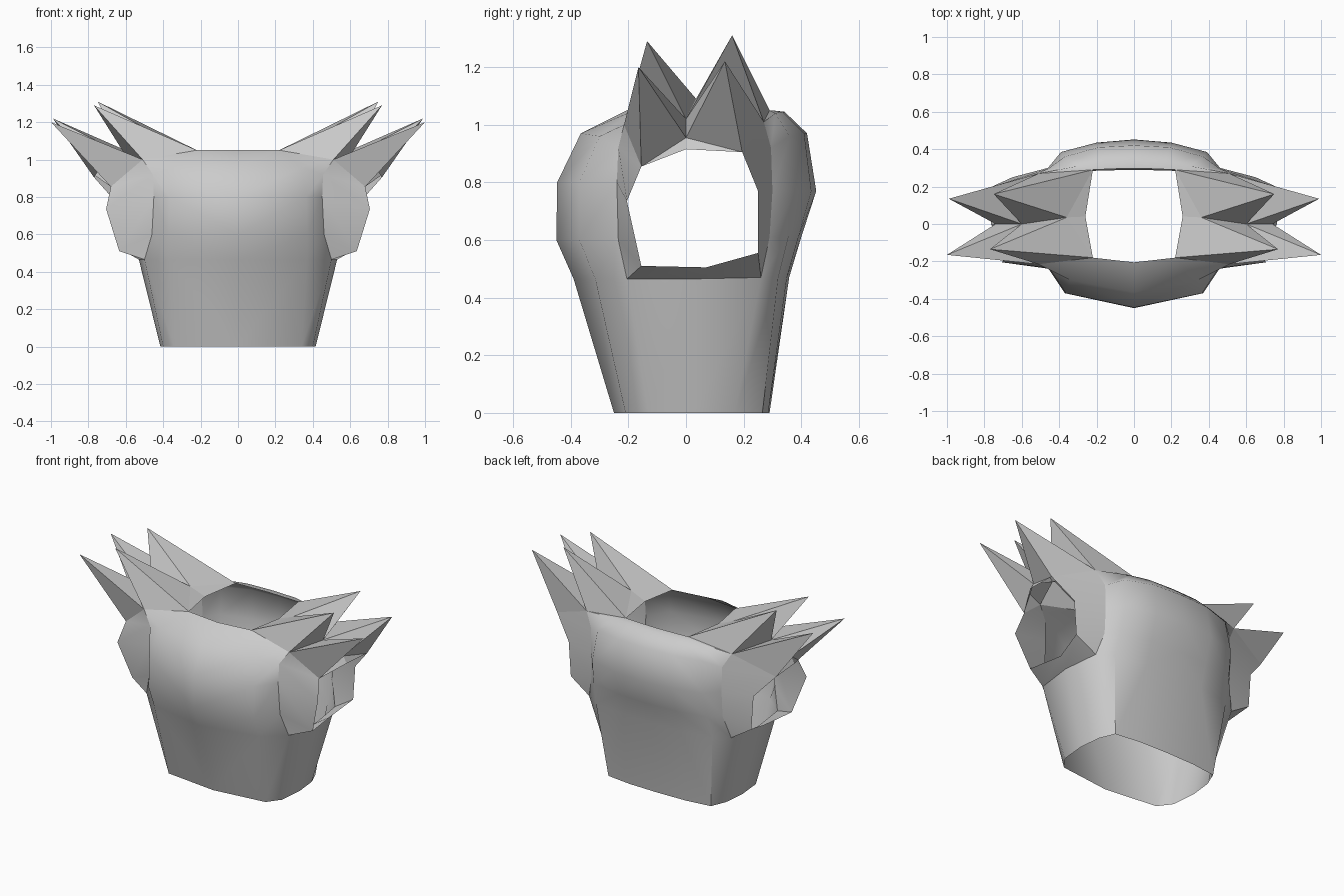
import bpy, bmesh, math

if "Cube" in bpy.data.objects:
    bpy.data.objects.remove(bpy.data.objects["Cube"])


def make(name, pieces, angle):
    """Build a mirrored open shell from lists of corner-point faces."""
    bm = bmesh.new()
    for face in pieces:
        bm.faces.new([bm.verts.new(p) for p in face])
    bmesh.ops.remove_doubles(bm, verts=bm.verts, dist=0.0005)
    bmesh.ops.recalc_face_normals(bm, faces=bm.faces)
    # outward means away from the body axis
    if sum(f.normal.dot(f.calc_center_median() * 1.0) for f in bm.faces) < 0:
        bmesh.ops.reverse_faces(bm, faces=bm.faces)
    me = bpy.data.meshes.new(name)
    bm.to_mesh(me)
    bm.free()
    ob = bpy.data.objects.new(name, me)
    bpy.context.collection.objects.link(ob)
    mod = ob.modifiers.new("mirror", 'MIRROR')
    mod.use_clip = True
    bpy.context.view_layer.objects.active = ob
    ob.select_set(True)
    if angle:
        bpy.ops.object.shade_smooth_by_angle(angle=math.radians(angle))
    ob.select_set(False)
    return ob


def grid(rows):
    return [(a[i], a[i + 1], b[i + 1], b[i])
            for a, b in zip(rows, rows[1:]) for i in range(len(a) - 1)]


def level(z, *xy):
    return [(x, y, z) for x, y in xy]


# shared shoulder points
neck_f, neck_s, neck_b = (.22, -.18, 1.05), (.26, .04, 1.05), (.22, .29, 1.05)
mid_f, mid_c, mid_b = (.51, -.215, 1.0), (.60, 0, 1.02), (.51, .27, 1.01)

# torso: waist, chest and back
low_f = level(0, (0, -.25), (.34, -.21), (.40, -.13))
low_b = level(0, (.40, .17), (.36, .265), (.2, .285), (0, .29))
top_f = level(.465, (0, -.39), (.37, -.315), (.50, -.205))
top_b = level(.47, (.50, .26), (.41, .32), (.2, .35), (0, .358))
waist = grid([low_f + [(.415, .03, 0)] + low_b,
              top_f + [(.53, .03, .465)] + top_b])
chest_rows = [top_f,
              level(.60, (0, -.45), (.37, -.37), (.46, -.235)),
              level(.80, (0, -.447), (.365, -.37), (.45, -.24)),
              [(0, -.365, .97), (.34, -.30, .96), (.455, -.235, .92)],
              [(0, -.205, 1.05), neck_f, mid_f]]
back_rows = [top_b,
             level(.61, (.46, .29), (.40, .355), (.2, .39), (0, .40)),
             level(.77, (.46, .30), (.39, .385), (.2, .435), (0, .452)),
             [(.46, .295, .92), (.37, .36, .96), (.19, .41, .97), (0, .42, .97)],
             [mid_b, (.30, .31, 1.04), (.17, .335, 1.045), (0, .342, 1.045)],
             [mid_b, neck_b, (.11, .295, 1.05), (0, .298, 1.05)]]
pieces = waist + grid(chest_rows) + grid(back_rows[:-1])
t, u = back_rows[-2], back_rows[-1]
pieces += [(t[0], t[1], u[1])] + [(t[i], t[i + 1], u[i + 1], u[i]) for i in (1, 2)]
make("torso_shell", pieces, 40)

# short flared sleeve around each arm opening
rim = [(.68, -.155, .855), (.705, -.205, .735), (.635, -.155, .51), (.60, .07, .505),
       (.635, .25, .555), (.65, .25, .77), (.77, .195, .905)]
edge_f = [r[-1] for r in chest_rows]
edge_b = [r[0] for r in back_rows[:-1]]
g, h, a, b, c, d, e = rim
sleeve = [(mid_f, edge_f[3], g), (edge_f[3], edge_f[2], h, g),
          (edge_f[2], edge_f[1], a, h), (edge_f[1], edge_f[0], a),
          (edge_f[0], (.53, .03, .465), b, a), ((.53, .03, .465), edge_b[0], c, b),
          (edge_b[0], edge_b[1], c), (edge_b[1], edge_b[2], d, c),
          (edge_b[2], edge_b[3], e, d), (edge_b[3], mid_b, e)]
make("arm_opening", sleeve, 30)

# shoulder guard: two rows of twin spikes folded from one sheet
in_f, in_c, in_b = (.77, -.135, 1.29), (.36, .035, 1.09), (.75, .16, 1.31)
out_f, out_c, out_b = (1.0, -.165, 1.20), (.74, 0, .955), (.99, .135, 1.22)
under = (.765, 0, .915)
spikes = []
for n, m, tip_in, tip_out, r in ((neck_f, mid_f, in_f, out_f, g),
                                 (neck_b, mid_b, in_b, out_b, e)):
    spikes += [(n, neck_s, in_c), (n, in_c, tip_in), (tip_in, in_c, mid_c),
               (tip_in, mid_c, m), (n, tip_in, m),
               (m, mid_c, tip_out), (mid_c, out_c, tip_out),
               (m, tip_out, r), (tip_out, out_c, r), (out_c, under, r)]
make("spiked_shoulder", spikes, 0)
